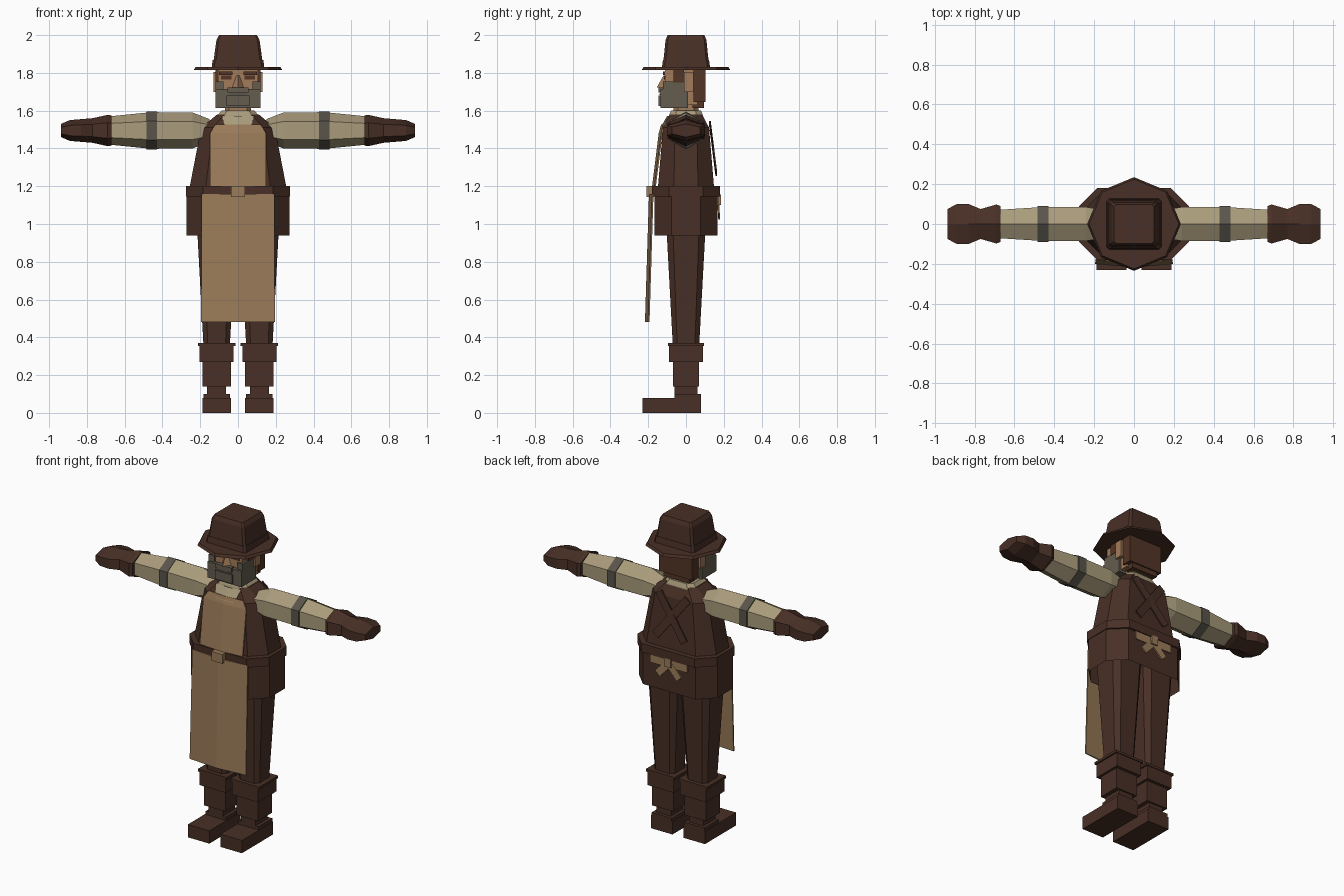
import bpy, bmesh
from mathutils import Matrix, Vector

cube = bpy.data.objects.get("Cube")
if cube:
    bpy.data.objects.remove(cube, do_unlink=True)


def material(name, red, green, blue):
    colour = (red, green, blue, 1)
    made = bpy.data.materials.new(name)
    made.use_nodes = True
    made.diffuse_color = colour
    made.node_tree.nodes["Principled BSDF"].inputs["Base Color"].default_value = colour
    return made


BROWN = material("dark leather brown", .065, .029, .019)
HAIR = material("hair brown", .085, .035, .019)
TAN = material("apron tan", .33, .2, .1)
SKIN = material("skin", .37, .2, .1)
LINEN = material("linen beige", .4, .33, .2)
GREY = material("beard grey", .125, .107, .077)
BAND = material("armband grey", .1, .09, .07)
SHOULDER, HIP = 1.495, .113     # arm height and leg offset


def finish(name, mat, bm, paired=False, cloth=False):
    """Turn a bmesh into an object, mirrored or thickened where asked."""
    bmesh.ops.recalc_face_normals(bm, faces=bm.faces)
    mesh = bpy.data.meshes.new(name)
    bm.to_mesh(mesh)
    bm.free()
    mesh.materials.append(mat)
    part = bpy.data.objects.new(name, mesh)
    bpy.context.collection.objects.link(part)
    if cloth:
        solid = part.modifiers.new("cloth thickness", 'SOLIDIFY')
        solid.thickness = .008
        solid.offset = 0
    if paired:
        mirror = part.modifiers.new("left and right", 'MIRROR')
        mirror.use_mirror_merge = False


def grid(rows, closed):
    """Join rows of points, each row open or closed into a ring."""
    bm = bmesh.new()
    verts = [[bm.verts.new(point) for point in row] for row in rows]
    count = len(rows[0])
    for low, high in zip(verts, verts[1:]):
        for i in range(count if closed else count - 1):
            j = (i + 1) % count
            bm.faces.new((low[i], low[j], high[j], high[i]))
    return bm, verts


def loft(name, mat, rings, paired=False, capped=True):
    bm, verts = grid(rings, closed=True)
    if capped:
        bm.faces.new(verts[0])
        bm.faces.new(verts[-1])
    finish(name, mat, bm, paired)


def sheet(name, mat, rows, paired=False):
    bm, _ = grid(rows, closed=False)
    finish(name, mat, bm, paired, cloth=True)


def octagon(z, wide, deep, x=0, cut=.33):
    """Level rectangle of half sizes with its corners cut."""
    c = cut * wide
    quarter = [(wide - c, deep), (wide, deep - c)]
    half = quarter + [(a, -b) for a, b in reversed(quarter)]
    return [(x + a, b, z) for a, b in half + [(-a, -b) for a, b in half]]


def hexagon(x, deep, tall):
    """Upright hexagon across the arm, ridged above and below."""
    shape = [(0, 1), (1, .5), (1, -.5), (0, -1), (-1, -.5), (-1, .5)]
    return [(x, a * deep, SHOULDER + b * tall) for a, b in shape]


def box(name, mat, wide, y, z, x=0):
    """Block of half width wide; away from the middle it gets a twin."""
    bm = bmesh.new()
    size = Vector((wide * 2, y[1] - y[0], z[1] - z[0]))
    middle = Vector((x, sum(y) / 2, sum(z) / 2))
    bmesh.ops.create_cube(bm, size=1, matrix=Matrix.Translation(middle) @ Matrix.Diagonal(size).to_4x4())
    finish(name, mat, bm, paired=x != 0)


def ribbon(name, mat, start, end, width):
    """Mirrored flat strip between two points on the back."""
    start, end = Vector(start), Vector(end)
    side = (end - start).cross(Vector((0, 1, 0))).normalized() * width / 2
    sheet(name, mat, [(p - side, p + side) for p in (start, end)], paired=True)


def creased(z, wide, y):
    """One row of apron cloth with the middle pushed forward."""
    return [(-wide, y, z), (0, y - wide / 12, z), (wide, y, z)]


# Boots and legs
box("feet", BROWN, .075, y=(-.23, .08), z=(0, .08), x=HIP)
box("heels", BROWN, .07, y=(-.06, .08), z=(.08, .1), x=HIP)
box("ankles", BROWN, .05, y=(-.06, .06), z=(.1, .14), x=HIP)
box("boot_shafts", BROWN, .075, y=(-.07, .07), z=(.14, .28), x=HIP)
box("boot_cuffs", BROWN, .09, y=(-.09, .09), z=(.27, .36), x=HIP)
box("boot_trims", BROWN, .1, y=(-.095, .095), z=(.355, .37), x=HIP)
loft("legs", BROWN, [octagon(.36, .07, .07, HIP), octagon(1.1, .11, .11, HIP)], paired=True)

# Sleeves, armbands and gloves
loft("sleeves", LINEN, [hexagon(.15, .07, .06), hexagon(.24, .085, .095),
                        hexagon(.46, .085, .097), hexagon(.7, .07, .073)], paired=True)
loft("armbands", BAND, [hexagon(x, .09, .1) for x in (.43, .485)], paired=True)
loft("gloves", BROWN, [hexagon(.67, .09, .08), hexagon(.69, .098, .083), hexagon(.77, .075, .065),
                       hexagon(.83, .1, .06), hexagon(.89, .1, .055), hexagon(.937, .075, .035)],
     paired=True)

# Coat, open underneath, with its belt
loft("coat_skirt", BROWN, [octagon(z, .272, .167) for z in (.94, 1.15)], capped=False)
loft("coat_body", BROWN, [octagon(1.14, .262, .152), octagon(1.2, .255, .148),
                          octagon(1.51, .195, .122), octagon(1.58, .11, .085)])
loft("belt", BROWN, [octagon(z, .276, .18) for z in (1.145, 1.2)])
box("belt_buckle", TAN, .038, y=(-.21, -.17), z=(1.142, 1.2))

# Apron
sheet("apron_skirt", TAN, [creased(.48, .195, -.197), creased(1.16, .192, -.176)])
sheet("apron_bib", TAN, [creased(1.17, .148, -.167), creased(1.48, .148, -.128),
                         creased(1.525, .12, -.118)])

# Crossed straps and the bow tied behind the waist
ribbon("back_straps", BROWN, (.1, .127, 1.53), (-.1, .16, 1.27), width=.05)
ribbon("bow_loops", TAN, (0, .17, 1.13), (.13, .17, 1.13), width=.07)
ribbon("bow_tails", TAN, (0, .17, 1.12), (.075, .175, 1.04), width=.045)
box("bow_knot", TAN, .022, y=(.165, .185), z=(1.1, 1.155))

# Neck and shirt
loft("neck", SKIN, [octagon(z, .07, .065) for z in (1.53, 1.65)])
loft("shirt_collar", LINEN, [octagon(1.545, .115, .095), octagon(1.575, .108, .09),
                             octagon(1.6, .088, .08)])
sheet("shirt_front", LINEN, [creased(1.5, .065, -.13), creased(1.57, .085, -.09)])

# Head, hair and beard
box("head", SKIN, .105, y=(-.112, .06), z=(1.63, 1.83))
box("back_hair", HAIR, .115, y=(.04, .103), z=(1.645, 1.825))
box("nape_hair", HAIR, .09, y=(.035, .095), z=(1.615, 1.65))
box("beard", GREY, .118, y=(-.135, .01), z=(1.615, 1.715))
box("chin_beard", GREY, .06, y=(-.145, -.12), z=(1.625, 1.68))
box("moustache", GREY, .055, y=(-.145, -.12), z=(1.695, 1.722))
box("mouth", BAND, .045, y=(-.14, -.13), z=(1.682, 1.692))
box("whiskers", GREY, .02, y=(-.122, .01), z=(1.71, 1.755), x=.098)
box("sideburns", HAIR, .01, y=(-.065, -.01), z=(1.75, 1.825), x=.11)
box("ears", SKIN, .015, y=(-.01, .04), z=(1.7, 1.805), x=.115)
box("eyes", HAIR, .027, y=(-.117, -.11), z=(1.765, 1.785), x=.062)
box("eyebrows", HAIR, .035, y=(-.122, -.11), z=(1.79, 1.808), x=.065)
loft("nose", SKIN, [[(-wide, -.11, z), (wide, -.11, z), (0, tip, z)]
                    for wide, tip, z in ((.032, -.155, 1.722), (.01, -.12, 1.785))])

# Hat: eight-sided brim and a square tapered crown
brim = bmesh.new()
bmesh.ops.create_cone(brim, cap_ends=True, segments=8, radius1=.235, radius2=.225, depth=.016,
                      matrix=Matrix.Translation((0, 0, 1.822)))
finish("hat_brim", BROWN, brim)
loft("hat_band", BROWN, [octagon(1.825, .14, .128, cut=.1), octagon(1.868, .134, .122, cut=.1)])
loft("hat_crown", BROWN, [octagon(1.86, .13, .12, cut=.1), octagon(1.975, .114, .108, cut=.1),
                          octagon(2, .1, .097, cut=.1)])
